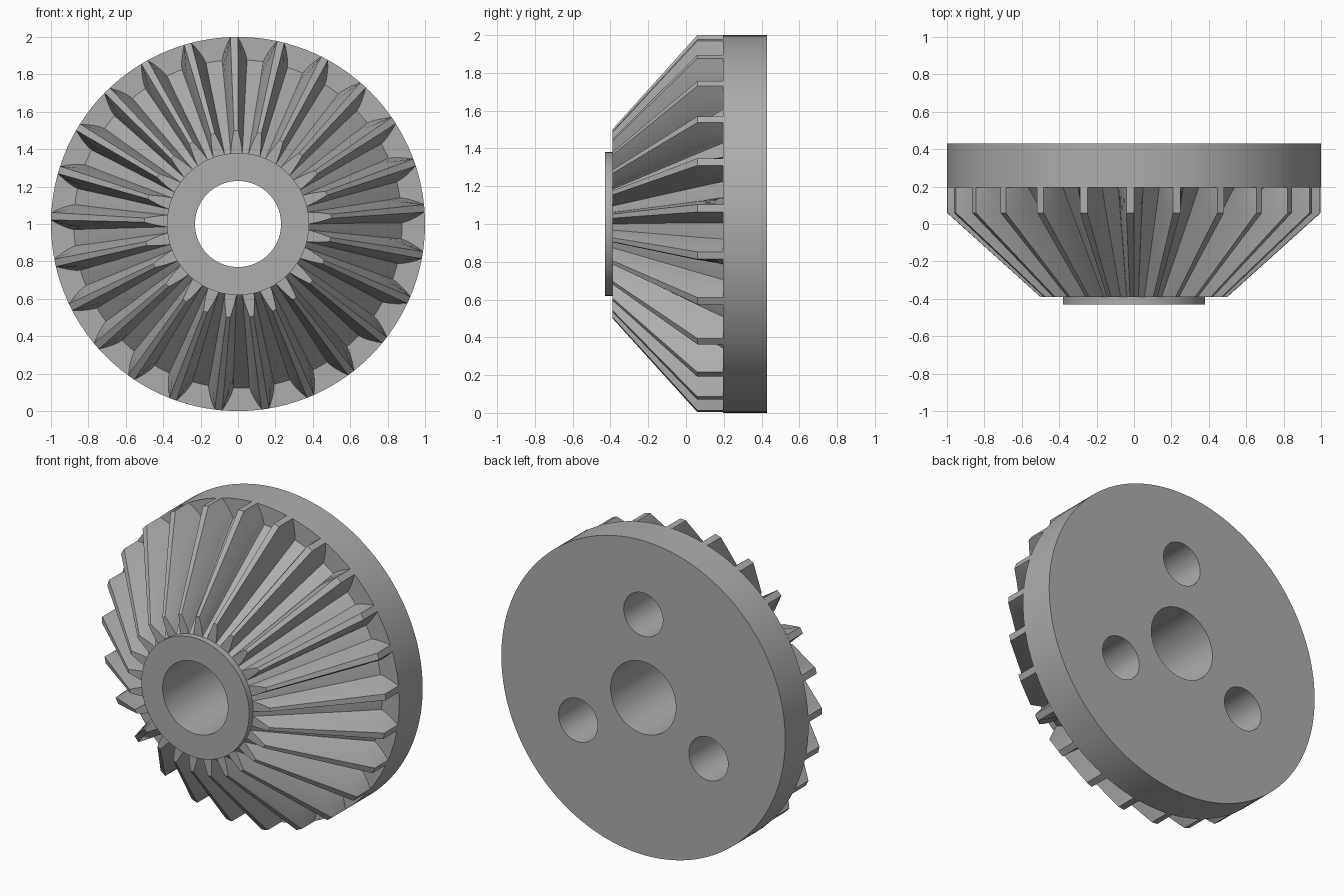
import bpy
import bmesh
from math import cos, sin, radians, pi
from mathutils import Matrix, Vector

cube = bpy.data.objects.get("Cube")
if cube:
    bpy.data.objects.remove(cube)

TEETH = 25
FRONT, SHOULDER, RIM, BACK = -0.39, 0.06, 0.195, 0.43
CENTRE = Vector((0, 0, 1))

steel = bpy.data.materials.new("grey_steel")
steel.use_nodes = True
grey = (0.42, 0.42, 0.42, 1)
steel.diffuse_color = grey
steel.node_tree.nodes["Principled BSDF"].inputs["Base Color"].default_value = grey


def make_object(name, bm):
    bmesh.ops.recalc_face_normals(bm, faces=bm.faces)
    mesh = bpy.data.meshes.new(name)
    bm.to_mesh(mesh)
    bm.free()
    mesh.materials.append(steel)
    obj = bpy.data.objects.new(name, mesh)
    bpy.context.collection.objects.link(obj)
    return obj


def activate(obj):
    bpy.ops.object.select_all(action="DESELECT")
    obj.select_set(True)
    bpy.context.view_layer.objects.active = obj


def polar(radius, y, angle, side=0.0):
    """Point at a radius and sideways offset, around the gear axis."""
    return CENTRE + Vector((radius * cos(angle) - side * sin(angle), y,
                            radius * sin(angle) + side * cos(angle)))


# Gear body: hub, root cone and rim turned around the bore
bm = bmesh.new()
profile = [(0.23, -0.43), (0.38, -0.43), (0.38, FRONT), (0.878, RIM),
           (1, RIM), (1, BACK), (0.23, BACK)]
segments = 120
rings = [[bm.verts.new(polar(r, y, 2 * pi * i / segments)) for r, y in profile]
         for i in range(segments)]
for i, ring in enumerate(rings):
    following = rings[(i + 1) % segments]
    for j in range(len(profile)):
        k = (j + 1) % len(profile)
        bm.faces.new((ring[j], ring[k], following[k], following[j]))
body = make_object("gear_body", bm)

# Three blind holes in the back
bm = bmesh.new()
depth = 0.36
for angle in (90, 210, 330):
    place = Matrix.Translation(polar(0.53, BACK, radians(angle)))
    bmesh.ops.create_cone(bm, cap_ends=True, segments=48, radius1=0.138,
                          radius2=0.138, depth=2 * depth,
                          matrix=place @ Matrix.Rotation(pi / 2, 4, "X"))
cutter = make_object("hole_cutter", bm)
cutter.hide_render = True
cut = body.modifiers.new("back_holes", "BOOLEAN")
cut.operation = "DIFFERENCE"
cut.solver = "EXACT"
cut.object = cutter
activate(body)
bpy.ops.object.modifier_apply(modifier=cut.name)
bpy.data.objects.remove(cutter)


def tooth_section(y, root, tip, base_half, crest_half):
    """Half outline from root to crest with a bulging flank, then mirrored."""
    half = [(root - 0.02, base_half * 1.15)]
    steps = 6
    for i in range(steps + 1):
        t = i / steps
        width = base_half + (crest_half - base_half) * t ** 1.4
        half.append((root + (tip - root) * t, width))
    outline = half + [(r, -w) for r, w in reversed(half)]
    return [(r, y, w) for r, w in outline]


# Tapered teeth, cut off at the rim radius
sections = [tooth_section(FRONT, 0.38, 0.5, 0.031, 0.011),
            tooth_section(SHOULDER, 0.76, 1, 0.058, 0.02),
            tooth_section(RIM, 0.878, 1, 0.066, 0.02)]
bm = bmesh.new()
for n in range(TEETH):
    angle = radians(4.8) + 2 * pi * n / TEETH
    loops = [[bm.verts.new(polar(r, y, angle, w)) for r, y, w in section]
             for section in sections]
    for a, b in zip(loops, loops[1:]):
        for j in range(len(a)):
            k = (j + 1) % len(a)
            bm.faces.new((a[j], a[k], b[k], b[j]))
    bm.faces.new(loops[0])
    bm.faces.new(loops[-1])
teeth = make_object("gear_teeth", bm)

for obj in (body, teeth):
    activate(obj)
    bpy.ops.object.shade_smooth_by_angle(angle=radians(25))
